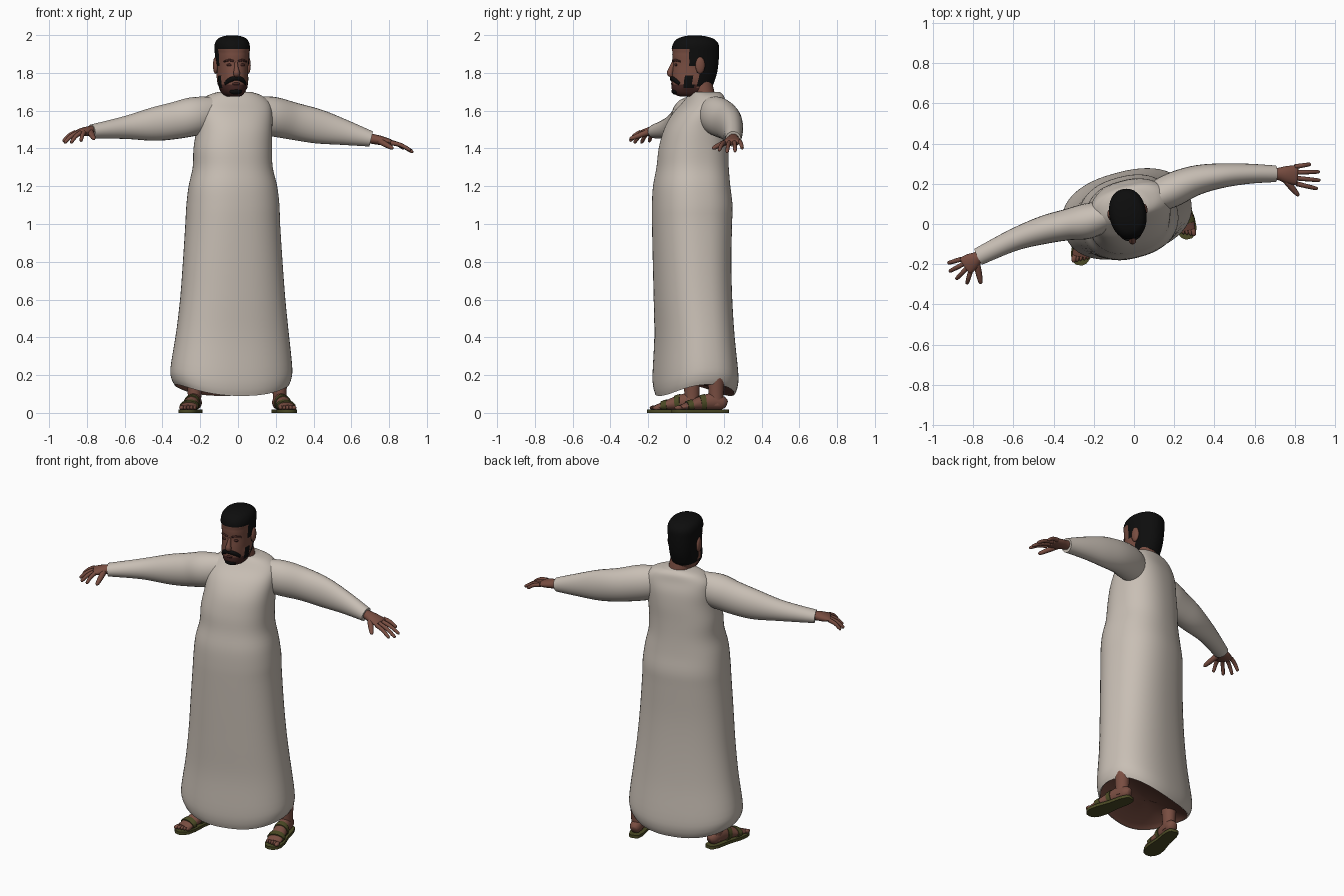
import bpy, bmesh, math
from mathutils import Vector, Matrix


def material(name, rgb):
    m = bpy.data.materials.new(name)
    m.diffuse_color = (*rgb, 1)
    return m


ROBE = material("robe_cream", (0.58, 0.52, 0.46))
SKIN = material("skin_brown", (0.19, 0.075, 0.053))
DARK = material("dark_brown", (0.06, 0.02, 0.017))
HAIR = material("hair_black", (0.004, 0.004, 0.004))
OLIVE = material("sandal_olive", (0.07, 0.068, 0.018))


def smooth_rows(rows, n):
    """Catmull-Rom interpolation of tuples, n steps per span."""
    out = []
    for i in range(len(rows) - 1):
        p0, p1, p2, p3 = (rows[max(i - 1, 0)], rows[i], rows[i + 1],
                          rows[min(i + 2, len(rows) - 1)])
        for k in range(n):
            t = k / n
            out.append(tuple(
                b + 0.5 * t * (c - a + t * (2 * a - 5 * b + 4 * c - d + t * (3 * (b - c) + d - a)))
                for a, b, c, d in zip(p0, p1, p2, p3)))
    return out + [rows[-1]]


def loft(name, rings, mats, cap_start=True, cap_end=True, rule=None, M=Matrix(), angle=50):
    bm = bmesh.new()
    vs = [[bm.verts.new(p) for p in ring] for ring in rings]
    for a, b in zip(vs, vs[1:]):
        for i in range(len(a)):
            j = (i + 1) % len(a)
            bm.faces.new((a[i], a[j], b[j], b[i]))
    if cap_start:
        bm.faces.new(vs[0][::-1])
    if cap_end:
        bm.faces.new(vs[-1])
    bmesh.ops.recalc_face_normals(bm, faces=bm.faces)
    if rule:
        for f in bm.faces:
            f.material_index = rule(f.calc_center_median())
    bm.transform(M)
    me = bpy.data.meshes.new(name)
    bm.to_mesh(me)
    bm.free()
    for m in mats:
        me.materials.append(m)
    me.shade_smooth()
    me.set_sharp_from_angle(angle=math.radians(angle))
    ob = bpy.data.objects.new(name, me)
    bpy.context.collection.objects.link(ob)
    return ob


def tube(name, rows, mat, n=4, seg=16, M=Matrix()):
    """Elliptic tube through rows of (x, y, z, horizontal radius, vertical radius)."""
    rows = smooth_rows(rows, n)
    pts = [Vector(r[:3]) for r in rows]
    rings = []
    for i, r in enumerate(rows):
        t = (pts[min(i + 1, len(pts) - 1)] - pts[max(i - 1, 0)]).normalized()
        side = Vector((1, 0, 0)) if abs(t.z) > 0.8 else t.cross(Vector((0, 0, 1))).normalized()
        up = side.cross(t)
        rings.append([pts[i] + side * r[3] * math.cos(a) + up * r[4] * math.sin(a)
                      for a in (2 * math.pi * k / seg for k in range(seg))])
    return loft(name, rings, [mat], M=M)


def ball(name, loc, scale, mat, M=Matrix()):
    rows = [(0, 0, -math.cos(a), math.sin(a), math.sin(a))
            for a in (math.pi * (k + 0.15) / 8.3 for k in range(9))]
    return tube(name, rows, mat, 1, 14, M @ Matrix.Translation(loc) @ Matrix.Diagonal((*scale, 1)))


# Robe body: superellipse rings turned 15 degrees, hem raised at the sides
YAW = math.radians(15)


def robe_ring(z, cx, cy, a, b, hem=0.0, seg=56):
    ring = []
    for k in range(seg):
        t = 2 * math.pi * k / seg
        c, s = math.cos(t), math.sin(t)
        u = a * math.copysign(abs(c) ** 0.85, c)
        v = b * math.copysign(abs(s) ** 0.85, s)
        ring.append(Vector((cx + u * math.cos(YAW) - v * math.sin(YAW),
                            cy + u * math.sin(YAW) + v * math.cos(YAW), z + hem * c * c)))
    return ring


robe_rows = [(0.09, -0.033, 0.048, 0.305, 0.195), (0.13, -0.035, 0.05, 0.32, 0.207),
             (0.2, -0.035, 0.05, 0.325, 0.21), (0.4, -0.03, 0.045, 0.303, 0.197),
             (0.6, -0.028, 0.037, 0.28, 0.195), (0.8, -0.028, 0.032, 0.264, 0.197),
             (1.0, -0.028, 0.032, 0.25, 0.203), (1.1, -0.027, 0.033, 0.245, 0.205),
             (1.2, -0.027, 0.03, 0.233, 0.197), (1.3, -0.028, 0.035, 0.21, 0.185),
             (1.4, -0.028, 0.04, 0.206, 0.178), (1.5, -0.02, 0.055, 0.2, 0.165),
             (1.58, -0.018, 0.075, 0.2, 0.14), (1.64, -0.018, 0.095, 0.19, 0.105),
             (1.68, -0.018, 0.105, 0.145, 0.085), (1.7, -0.018, 0.105, 0.085, 0.07)]
rings = [robe_ring(*r, hem=0.06 * max(0, 1 - (r[0] - 0.09) / 0.35))
         for r in smooth_rows(robe_rows, 4)]
loft("robe_body", rings, [ROBE], cap_start=False)
# Dark inside seen under the hem
loft("robe_underside", [robe_ring(0.092, -0.033, 0.048, 0.302, 0.192, 0.06),
                        robe_ring(0.12, -0.033, 0.048, 0.28, 0.17, 0.05),
                        robe_ring(0.15, -0.033, 0.048, 0.05, 0.03, 0.02)], [SKIN], cap_start=False)

# Sleeves
tube("right_sleeve", [(0.08, 0.12, 1.585, 0.07, 0.09), (0.18, 0.165, 1.57, 0.085, 0.104),
                      (0.3, 0.215, 1.543, 0.075, 0.098), (0.43, 0.24, 1.515, 0.062, 0.09),
                      (0.57, 0.25, 1.483, 0.05, 0.066), (0.705, 0.25, 1.45, 0.041, 0.041)],
     ROBE, 5, 24)
tube("left_sleeve", [(-0.12, 0.05, 1.585, 0.07, 0.09), (-0.23, 0.015, 1.57, 0.088, 0.102),
                     (-0.33, -0.003, 1.548, 0.078, 0.098), (-0.45, -0.03, 1.528, 0.07, 0.088),
                     (-0.6, -0.08, 1.51, 0.055, 0.06), (-0.775, -0.163, 1.49, 0.044, 0.037)],
     ROBE, 5, 24)


# Hands: palm, four fingers and a thumb
def hand(side, wrist, first, last, tips, thumb):
    w, a, b = Vector(wrist), Vector(first), Vector(last)
    mid = (a + b) / 2
    tube(side + "_palm", [(*(w + (w - mid) * 0.3), 0.028, 0.026), (*w, 0.03, 0.026),
                          (*w.lerp(mid, 0.5), 0.043, 0.024), (*mid, 0.048, 0.017),
                          (*w.lerp(mid, 1.1), 0.04, 0.01)], SKIN)
    for i, tip in enumerate(tips):
        k, t = a.lerp(b, i / 3), Vector(tip)
        m = k.lerp(t, 0.5) + Vector((0, 0, 0.008))
        tube(f"{side}_finger_{i + 1}", [(*k, 0.012, 0.013), (*m, 0.011, 0.011),
                                        (*k.lerp(t, 0.92), 0.009, 0.009), (*t, 0.003, 0.003)],
             SKIN, 3, 10)
    t = Vector(thumb)
    s = w.lerp(a, 0.25)
    tube(side + "_thumb", [(*s, 0.016, 0.018), (*s.lerp(t, 0.5), 0.016, 0.015),
                           (*s.lerp(t, 0.9), 0.011, 0.011), (*t, 0.004, 0.004)], SKIN, 3, 10)


hand("right", (0.715, 0.25, 1.45), (0.81, 0.2, 1.43), (0.80, 0.285, 1.435),
     [(0.915, 0.175, 1.39), (0.928, 0.217, 1.38), (0.925, 0.26, 1.385), (0.88, 0.298, 1.4)],
     (0.82, 0.14, 1.4))
hand("left", (-0.775, -0.165, 1.495), (-0.815, -0.24, 1.485), (-0.86, -0.175, 1.485),
     [(-0.832, -0.298, 1.44), (-0.886, -0.275, 1.43), (-0.92, -0.237, 1.43), (-0.927, -0.195, 1.437)],
     (-0.762, -0.298, 1.45))

# Head: loft with hair and beard zones, turned slightly
HM = Matrix.Translation((-0.03, 0.045, 0)) @ Matrix.Rotation(math.radians(10), 4, 'Z')


def zone(p):
    y = p.y + 0.045
    if p.z > 1.925 or (y > 0.05 and p.z > 1.73) or (y > 0.005 and p.z > 1.84):
        return 1
    if p.z < 1.785 and -0.025 < y < 0.025 and p.z > 1.715:
        return 1
    return 2 if p.z < 1.74 and y < 0.05 else 0


head_rows = [(1.675, -0.03, 0.10, 0.035), (1.685, -0.058, 0.115, 0.052), (1.71, -0.075, 0.13, 0.068),
             (1.75, -0.077, 0.145, 0.076), (1.80, -0.075, 0.16, 0.08), (1.85, -0.07, 0.167, 0.083),
             (1.90, -0.073, 0.17, 0.086), (1.95, -0.066, 0.168, 0.087), (1.98, -0.043, 0.143, 0.072),
             (1.994, -0.005, 0.1, 0.043), (1.999, 0.03, 0.06, 0.015)]
head_rings = []
for z, yf, yb, w in smooth_rows(head_rows, 4):
    ring = []
    for k in range(48):
        t = 2 * math.pi * k / 48
        c, s = math.cos(t), math.sin(t)
        p = Vector((w * math.copysign(abs(c) ** 0.85, c),
                    (yf + yb) / 2 - 0.045 + (yb - yf) / 2 * s, z))
        if zone(p) == 1:
            p.x, p.y = p.x * 1.05, p.y * 1.04
        ring.append(p)
    head_rings.append(ring)
loft("head", head_rings, [SKIN, HAIR, DARK], rule=zone, M=HM)
tube("neck", [(-0.018, 0.105, 1.6, 0.066, 0.06), (-0.02, 0.095, 1.68, 0.063, 0.058),
              (-0.025, 0.08, 1.76, 0.06, 0.055)], SKIN, 3, 24)

# Face details
tube("nose", [(0, -0.112, 1.855, 0.008, 0.01), (0, -0.124, 1.825, 0.011, 0.013),
              (0, -0.132, 1.797, 0.018, 0.017), (0, -0.12, 1.782, 0.012, 0.008)], SKIN, 3, 12, HM)
tube("moustache", [(-0.055, -0.09, 1.742, 0.006, 0.008), (-0.032, -0.112, 1.763, 0.01, 0.013),
                   (0, -0.122, 1.772, 0.01, 0.012), (0.032, -0.112, 1.763, 0.01, 0.013),
                   (0.055, -0.09, 1.742, 0.006, 0.008)], HAIR, 4, 10, HM)
ball("lips", (0, -0.118, 1.742), (0.022, 0.008, 0.008), DARK, HM)
ball("goatee", (0, -0.103, 1.703), (0.035, 0.02, 0.018), HAIR, HM)
for sx, side in ((-1, "left"), (1, "right")):
    ball(side + "_ear", (sx * 0.088, 0.015, 1.84), (0.013, 0.026, 0.045), SKIN, HM)
    ball(side + "_eye", (sx * 0.033, -0.106, 1.842), (0.018, 0.007, 0.007), DARK, HM)
    tube(side + "_eyebrow", [(sx * 0.012, -0.115, 1.862, 0.005, 0.005),
                             (sx * 0.036, -0.107, 1.868, 0.006, 0.006),
                             (sx * 0.06, -0.086, 1.86, 0.005, 0.004)], DARK, 3, 8, HM)


# Feet in sandals: local y runs from heel to toe
def foot(side, heel, toe, big):
    d = Vector(toe) - Vector(heel)
    M = Matrix.Translation((*heel, 0)) @ Matrix.Rotation(math.atan2(d.y, d.x) - math.pi / 2, 4, 'Z')
    outline = [(-0.01, 0.02), (0.0, 0.03), (0.04, 0.04), (0.12, 0.041), (0.2, 0.052),
               (0.25, 0.05), (0.28, 0.036), (0.295, 0.015)]
    shape = [(w, y) for y, w in outline] + [(-w, y) for y, w in reversed(outline)]
    loft(side + "_sandal_sole", [[(x, y, z) for x, y in shape] for z in (0, 0.018)], [OLIVE], M=M)
    tube(side + "_foot", [(0, 0.0, 0.045, 0.018, 0.02), (0, 0.02, 0.052, 0.033, 0.036),
                          (0, 0.07, 0.06, 0.037, 0.045), (0, 0.13, 0.053, 0.038, 0.038),
                          (0, 0.2, 0.038, 0.045, 0.024), (0, 0.25, 0.028, 0.042, 0.013)],
         SKIN, 4, 20, M)
    for i in range(5):
        x = big * (0.03 - 0.0165 * i)
        ball(f"{side}_toe_{i + 1}", (x, 0.265 - 0.007 * i, 0.027),
             (0.013 if i == 0 else 0.009, 0.023, 0.012), SKIN, M)
    tube(side + "_toe_strap", [(0, 0.185, 0.04, 0.049, 0.032), (0, 0.2, 0.038, 0.051, 0.03),
                               (0, 0.215, 0.036, 0.051, 0.027)], OLIVE, 2, 20, M)
    tube(side + "_instep_strap", [(0, 0.115, 0.054, 0.043, 0.046), (0, 0.128, 0.053, 0.044, 0.044),
                                  (0, 0.142, 0.051, 0.043, 0.041)], OLIVE, 2, 20, M)
    tube(side + "_ankle", [(0, 0.055, 0.04, 0.036, 0.04), (0, 0.055, 0.1, 0.036, 0.04),
                           (0, 0.055, 0.22, 0.045, 0.048)], SKIN, 3, 20, M)


foot("right", (0.208, 0.213), (0.272, -0.07), -1)
foot("left", (-0.22, 0.085), (-0.272, -0.195), 1)
